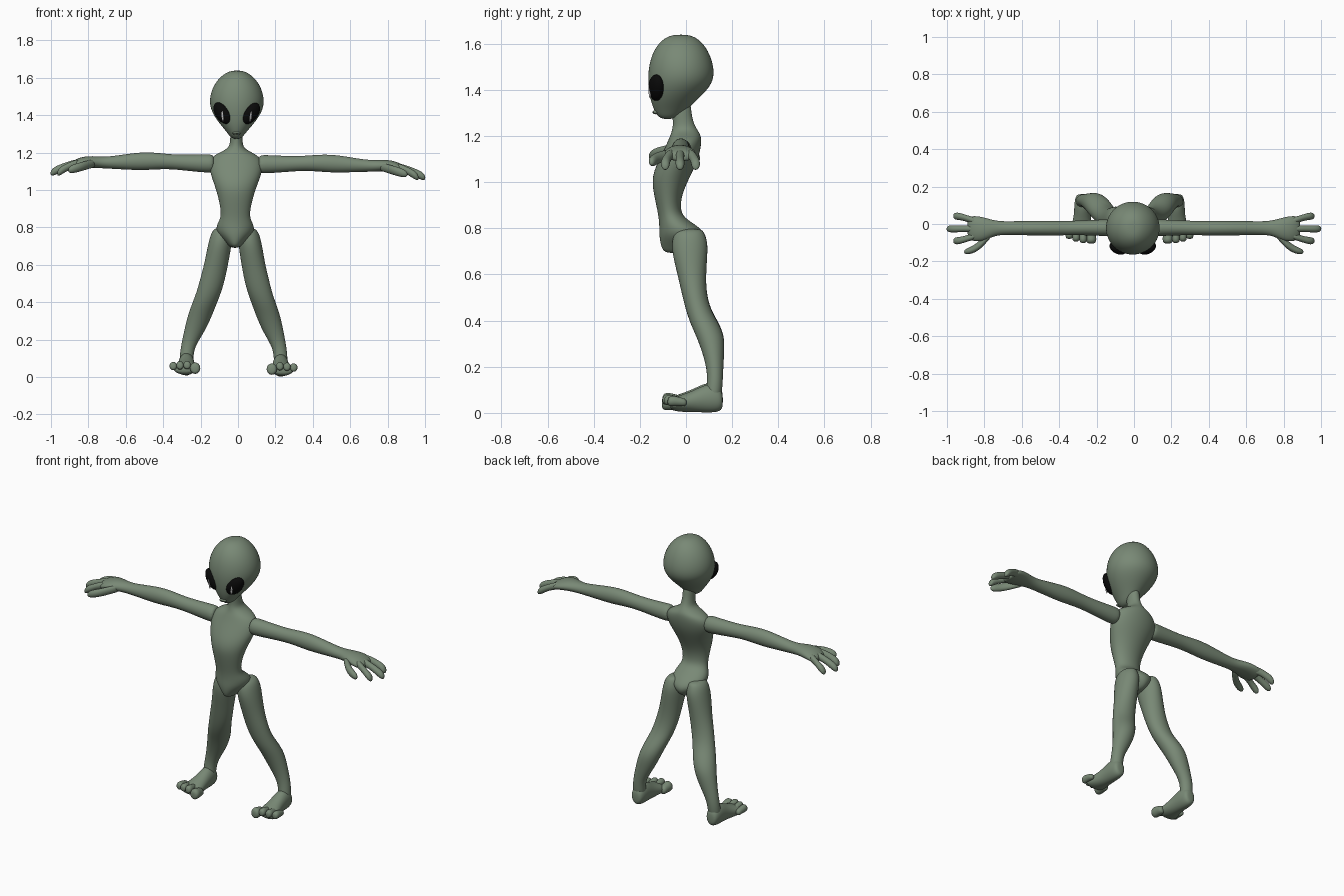
import bpy, bmesh, math
from mathutils import Vector, Matrix


def material(name, rgb):
    m = bpy.data.materials.new(name)
    m.diffuse_color = (*rgb, 1)
    return m


SKIN = material("sage_green_skin", (0.19, 0.25, 0.18))
BLACK = material("black_eye", (0.003, 0.003, 0.003))
GLINT = material("pale_grey_glint", (0.6, 0.6, 0.6))
LIP = material("dark_green_lip", (0.09, 0.12, 0.085))


def pose(co):
    """Slight sideways lean of the whole figure."""
    return Vector((co.x + 0.0125 * (co.z - 1.1) - 0.011, co.y, co.z - 0.0125 * co.x))


def finish(name, bm, mat, levels=2):
    for v in bm.verts:
        v.co = pose(v.co)
    bmesh.ops.recalc_face_normals(bm, faces=bm.faces)
    for f in bm.faces:
        f.smooth = True
    me = bpy.data.meshes.new(name)
    bm.to_mesh(me)
    bm.free()
    me.materials.append(mat)
    ob = bpy.data.objects.new(name, me)
    bpy.context.collection.objects.link(ob)
    if levels:
        sub = ob.modifiers.new("smooth", "SUBSURF")
        sub.levels = sub.render_levels = levels
    return ob


def loft(name, axis, rings, side=1, stretch=1.0, sides=14):
    """Skin through ellipses (cx, cy, cz, ra, rb) lying square to the axis."""
    bm = bmesh.new()
    loops = []
    for cx, cy, cz, ra, rb in rings:
        loop = []
        for i in range(sides):
            t = 2 * math.pi * i / sides
            a, b = ra * math.cos(t) * 1.02, rb * math.sin(t) * 1.02
            off = {"x": (0, a, b), "y": (a, 0, b), "z": (a, b, 0)}[axis]
            p = Vector((cx, cy, cz)) + Vector(off)
            loop.append(bm.verts.new((p.x * side * stretch, p.y, p.z)))
        loops.append(loop)
    for l0, l1 in zip(loops, loops[1:]):
        for i in range(sides):
            j = (i + 1) % sides
            bm.faces.new((l0[i], l0[j], l1[j], l1[i]))
    for loop in (loops[0], loops[-1]):
        bm.faces.new(loop)
    return finish(name, bm, SKIN)


def stack(name, rows):
    """Central body form from rows of (z, half width, front y, back y)."""
    return loft(name, "z", [(0, (f + b) / 2, z, w, (b - f) / 2) for z, w, f, b in rows], sides=20)


def ellipsoid(name, matrix, mat):
    bm = bmesh.new()
    bmesh.ops.create_uvsphere(bm, u_segments=28, v_segments=18, radius=1, matrix=matrix)
    return finish(name, bm, mat, 0)


def size(x, y, z):
    return Matrix.Diagonal((x, y, z, 1))


# Head: large cranium narrowing to a small chin
stack("head", [
    (1.639, .02, -.045, .0), (1.63, .055, -.085, .04), (1.595, .1, -.125, .08),
    (1.54, .133, -.152, .109), (1.48, .146, -.163, .122), (1.43, .138, -.163, .114),
    (1.385, .113, -.158, .078), (1.345, .082, -.15, .035), (1.31, .052, -.137, .0),
    (1.285, .034, -.122, -.03), (1.273, .015, -.1, -.06)])

# Neck, torso and pelvis
stack("torso", [
    (1.36, .03, -.06, .02), (1.3, .032, -.06, .022), (1.25, .033, -.055, .034),
    (1.225, .042, -.06, .05), (1.205, .075, -.066, .062), (1.185, .118, -.075, .066),
    (1.15, .142, -.09, .064), (1.1, .139, -.115, .052), (1.05, .122, -.138, .03),
    (1.0, .104, -.147, .005), (.94, .087, -.137, -.02), (.88, .076, -.124, -.025),
    (.845, .08, -.118, -.008), (.81, .1, -.115, .05), (.775, .1, -.115, .084),
    (.745, .076, -.112, .09), (.715, .045, -.105, .075), (.69, .022, -.09, .04)])

# Lips
ellipsoid("lips", Matrix.Translation((0, -.132, 1.303)) @ size(.022, .012, .009), SKIN)
ellipsoid("mouth_line", Matrix.Translation((0, -.139, 1.303)) @ size(.019, .008, .0025), LIP)

for s, tag in ((1, "left"), (-1, "right")):
    # Slanted eye with a vertical glint
    frame = (Matrix.Translation((s * .077, -.128, 1.41)) @ Matrix.Rotation(s * .62, 4, "Z")
             @ Matrix.Rotation(.3, 4, "X") @ Matrix.Rotation(s * .55, 4, "Y"))
    ellipsoid(tag + "_eye", frame @ size(.042, .03, .064), BLACK)
    glint = (Matrix.Translation((-s * .012, -.026, -.016)) @ Matrix.Rotation(-s * .5, 4, "Y")
             @ Matrix.Rotation(-.2, 4, "X"))
    ellipsoid(tag + "_eye_glint", frame @ glint @ size(.006, .005, .032), GLINT)

    # Arm and palm
    st = 1 + .011 * s
    loft(tag + "_arm", "x", [
        (.115, -.02, 1.14, .045, .048), (.15, -.02, 1.14, .045, .05), (.25, -.02, 1.142, .04, .044),
        (.35, -.022, 1.147, .038, .039), (.43, -.022, 1.15, .04, .045), (.51, -.022, 1.148, .04, .049),
        (.6, -.022, 1.143, .038, .041), (.69, -.022, 1.138, .036, .032), (.74, -.022, 1.139, .04, .031),
        (.79, -.027, 1.141, .06, .032), (.84, -.026, 1.136, .07, .03), (.875, -.022, 1.125, .064, .025),
        (.89, -.022, 1.12, .05, .015)], s, st)

    # Three drooping fingers and a thumb
    for name, y0, y1, tip in (("back", .012, .042, .966), ("middle", -.025, -.026, 1.002),
                              ("front", -.06, -.09, .966)):
        d, span = y1 - y0, tip - .84
        loft(f"{tag}_{name}_finger", "x", [
            (.84 + span * k, y0 + d * min(1, k * 1.4), 1.135 - drop, r, r * 1.15)
            for k, drop, r in ((0, 0, .02), (.3, .008, .019), (.55, .022, .018), (.8, .04, .021),
                               (.94, .052, .018), (1, .058, .008))], s, st, 10)
    loft(tag + "_thumb", "x", [
        (.755, -.045, 1.135, .02, .02), (.79, -.078, 1.128, .026, .024), (.825, -.115, 1.118, .025, .025),
        (.86, -.137, 1.108, .021, .025), (.89, -.146, 1.1, .018, .023), (.908, -.149, 1.095, .008, .01)],
        s, st, 10)

    # Leg from hip to ankle
    loft(tag + "_leg", "z", [
        (.07, .015, .80, .028, .05), (.074, .014, .78, .05, .066), (.077, .016, .74, .06, .078),
        (.084, .017, .69, .064, .077), (.1, .025, .6, .064, .062), (.118, .035, .52, .067, .054),
        (.137, .052, .45, .066, .054), (.16, .08, .39, .066, .062), (.182, .107, .33, .065, .061),
        (.205, .119, .26, .058, .047), (.229, .125, .2, .046, .037), (.247, .126, .15, .037, .034),
        (.252, .122, .1, .037, .035), (.253, .115, .05, .034, .033)], s)

    # Foot
    loft(tag + "_foot", "y", [
        (.252, .16, .055, .02, .025), (.252, .15, .06, .036, .05), (.252, .115, .067, .043, .063),
        (.252, .075, .064, .044, .059), (.253, .03, .053, .047, .047), (.257, -.015, .045, .057, .038),
        (.261, -.05, .041, .064, .03), (.262, -.07, .04, .055, .02)], s)

    # Big inner toe and three smaller toes
    for i, (x, tip, r, z) in enumerate(((.205, -.105, .03, .046), (.248, -.102, .022, .062),
                                        (.286, -.094, .022, .06), (.322, -.08, .022, .056))):
        loft(f"{tag}_toe_{i + 1}", "y", [
            (x, tip + .085, z - .008, r * .75, r * .8), (x, tip + .05, z - .003, r * .85, r * .9),
            (x, tip + .025, z, r, r * 1.1), (x, tip + .008, z - .002, r * .9, r),
            (x, tip, z - .004, r * .5, r * .55)], s, 1, 10)
